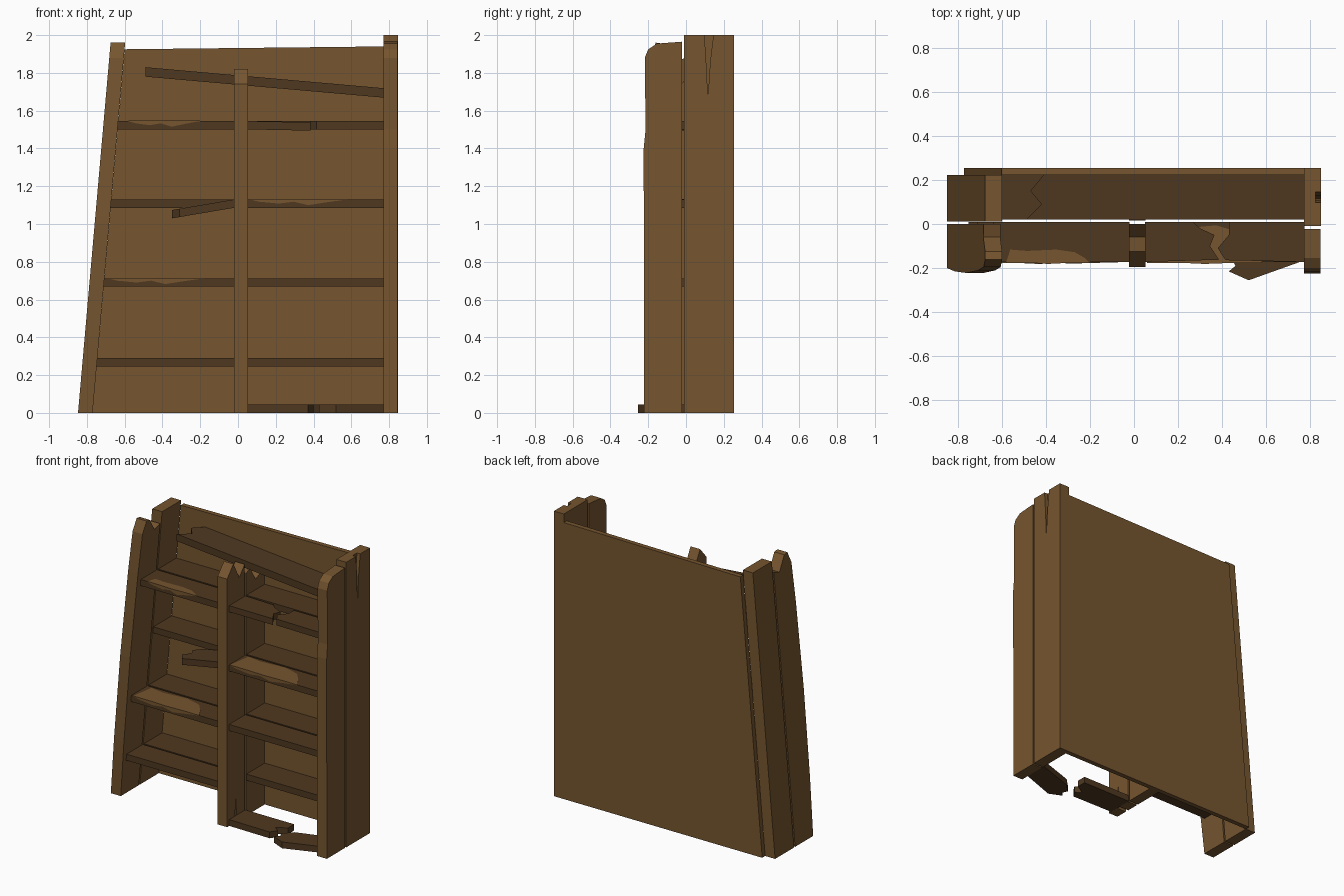
import bpy, bmesh

if "Cube" in bpy.data.objects:
    bpy.data.objects.remove(bpy.data.objects["Cube"])

def material(name, rgb):
    m = bpy.data.materials.new(name)
    m.diffuse_color = (*rgb, 1)
    m.use_nodes = True
    m.node_tree.nodes["Principled BSDF"].inputs["Base Color"].default_value = m.diffuse_color
    return m

FRAME = material("frame_wood", (0.18, 0.091, 0.029))
SHELF = material("dark_shelf_wood", (0.078, 0.040, 0.0145))
LEAN = 0.088  # sideways lean of the left side, per unit of height

def prism(name, outline, axis, lo, hi, mat, warp=None):
    """Extrude a flat outline along an axis; warp moves each finished point."""
    def place(a, b, d):
        p = {"x": (d, a, b), "y": (a, d, b), "z": (a, b, d)}[axis]
        return warp(*p) if warp else p
    bm = bmesh.new()
    low = [bm.verts.new(place(a, b, lo)) for a, b in outline]
    high = [bm.verts.new(place(a, b, hi)) for a, b in outline]
    bm.faces.new(low)
    bm.faces.new(high)
    n = len(outline)
    for i in range(n):
        j = (i + 1) % n
        bm.faces.new((low[i], low[j], high[j], high[i]))
    bmesh.ops.recalc_face_normals(bm, faces=bm.faces)
    me = bpy.data.meshes.new(name)
    bm.to_mesh(me)
    bm.free()
    me.materials.append(mat)
    ob = bpy.data.objects.new(name, me)
    bpy.context.collection.objects.link(ob)
    return ob

def lean(x, y, z):
    return (x + LEAN * z, y, z)

def tilt(slope, x0):
    return lambda x, y, z: (x, y, z + slope * (x - x0))

# Back panel, with its left edge following the lean
prism("back_panel", [(-0.77, 0), (0.77, 0), (0.77, 1.94), (-0.60, 1.925)],
      "y", 0.222, 0.255, FRAME)

# Right side: back plank (split on the outer layer) and worn front plank
prism("right_back_plank", [(-0.01, 0), (0.255, 0), (0.255, 2), (-0.01, 2)],
      "x", 0.77, 0.822, FRAME)
prism("right_back_plank_split",
      [(-0.01, 0), (0.255, 0), (0.255, 2), (0.145, 2), (0.128, 1.86),
       (0.116, 1.67), (0.108, 1.84), (0.098, 2), (-0.01, 2)],
      "x", 0.822, 0.847, FRAME)
prism("right_front_plank",
      [(-0.222, 0), (-0.022, 0), (-0.022, 1.965), (-0.155, 1.955),
       (-0.20, 1.925), (-0.218, 1.88), (-0.214, 1.5), (-0.224, 1.4)],
      "x", 0.77, 0.845, FRAME)

# Left side: two leaning planks
prism("left_back_plank", [(0.012, 0), (0.222, 0), (0.222, 1.96), (0.012, 1.96)],
      "x", -0.847, -0.77, FRAME, lean)
prism("left_front_plank",
      [(-0.20, 0), (0.0, 0), (0.0, 1.88), (-0.06, 1.86), (-0.125, 1.955),
       (-0.16, 1.96), (-0.195, 1.88), (-0.21, 1.6), (-0.222, 1.0), (-0.215, 0.4)],
      "x", -0.847, -0.77, FRAME, lean)

# Middle divider: splintered front post and a shorter plank behind it
prism("divider_front_post",
      [(-0.195, 0), (-0.11, 0), (-0.10, 0.17), (-0.085, 0), (0.0, 0), (0.0, 1.77),
       (-0.06, 1.70), (-0.125, 1.82), (-0.195, 1.74)],
      "x", -0.022, 0.052, FRAME)
prism("divider_back_plank",
      [(0.015, 0), (0.222, 0), (0.222, 1.66), (0.12, 1.62), (0.06, 1.72), (0.015, 1.70)],
      "x", -0.022, 0.052, FRAME)

# Shelves: a front and a back board per level on each side of the divider
TH = 0.044
Y_FRONT, Y_SEAM, Y_BACK = -0.172, 0.008, 0.222
LEVELS = {"top": 1.545, "upper": 1.13, "lower": 0.712, "bottom": 0.29}
BROKEN = {("upper", "left"), ("top", "right"), ("bottom", "right")}
for level, z in LEVELS.items():
    for side in ("left", "right"):
        a, b = (-0.775 + LEAN * z, -0.02) if side == "left" else (0.05, 0.772)
        prism(f"{level}_{side}_back_shelf",
              [(a, 0.02), (b, 0.02), (b, Y_BACK), (a, Y_BACK)],
              "z", z - TH, z, SHELF)
        if (level, side) not in BROKEN:
            prism(f"{level}_{side}_front_shelf",
                  [(a, Y_FRONT), (b, Y_FRONT), (b, Y_SEAM), (a, Y_SEAM)],
                  "z", z - TH, z, SHELF)

# Pale worn patches: thin plates on the top and front of some shelves
def worn_patch(name, x0, x1, z, depth):
    def at(u):
        return x0 + u * (x1 - x0)
    front = Y_FRONT - 0.004
    prism(name + "_top",
          [(at(0), front), (at(0.3), front), (at(0.5), front - 0.005), (at(0.75), front),
           (at(1), front), (at(0.93), front + 0.4 * depth), (at(0.82), front + depth * 0.8),
           (at(0.6), front + depth), (at(0.25), front + 0.9 * depth),
           (at(0.05), front + depth)],
          "z", z - 0.002, z + 0.003, FRAME)
    prism(name + "_front",
          [(at(0), z), (at(0.1), z - 0.012), (at(0.3), z - 0.022), (at(0.45), z - 0.012),
           (at(0.6), z - 0.03), (at(0.8), z - 0.014), (at(1), z)],
          "y", front, Y_FRONT + 0.002, FRAME)

worn_patch("top_left_wear", -0.58, -0.2, 1.545, 0.06)
worn_patch("lower_left_wear", -0.69, -0.18, 0.712, 0.165)
worn_patch("upper_right_wear", 0.06, 0.58, 1.13, 0.17)

# Top right front shelf snapped into two pieces
prism("snapped_shelf_left",
      [(0.05, Y_FRONT), (0.385, Y_FRONT + 0.01), (0.345, -0.10), (0.365, -0.05),
       (0.30, -0.02), (0.27, Y_SEAM), (0.05, Y_SEAM)],
      "z", 1.545 - TH, 1.545, SHELF, tilt(-0.02, 0.05))
prism("snapped_shelf_right",
      [(0.772, Y_FRONT), (0.415, Y_FRONT + 0.008), (0.38, -0.11), (0.43, -0.05),
       (0.43, Y_SEAM), (0.772, Y_SEAM)],
      "z", 1.545 - TH, 1.545, SHELF)

# Broken stub hanging from the divider
prism("hanging_shelf_stub",
      [(-0.02, Y_FRONT), (-0.31, Y_FRONT - 0.008), (-0.35, -0.12), (-0.30, -0.08),
       (-0.33, -0.03), (-0.27, Y_SEAM), (-0.02, Y_SEAM)],
      "z", 1.13 - TH, 1.13, SHELF, tilt(0.17, -0.02))

# Fallen top board, slanting down to the right
prism("slanted_top_board",
      [(-0.49, 0.02), (0.772, 0.02), (0.772, Y_BACK), (-0.41, Y_BACK),
       (-0.47, 0.15), (-0.42, 0.09)],
      "z", 1.78, 1.83, SHELF, tilt(-0.088, -0.49))

# Two pieces of a fallen shelf on the ground
prism("fallen_piece_left",
      [(0.05, Y_FRONT), (0.37, Y_FRONT - 0.005), (0.40, -0.13), (0.36, -0.10),
       (0.43, -0.06), (0.43, Y_SEAM), (0.05, Y_SEAM)],
      "z", 0, TH, SHELF)
prism("fallen_piece_right",
      [(0.772, -0.165), (0.52, -0.255), (0.43, -0.215), (0.46, -0.19), (0.44, -0.15),
       (0.50, -0.09), (0.772, 0.0)],
      "z", 0, TH, SHELF)
